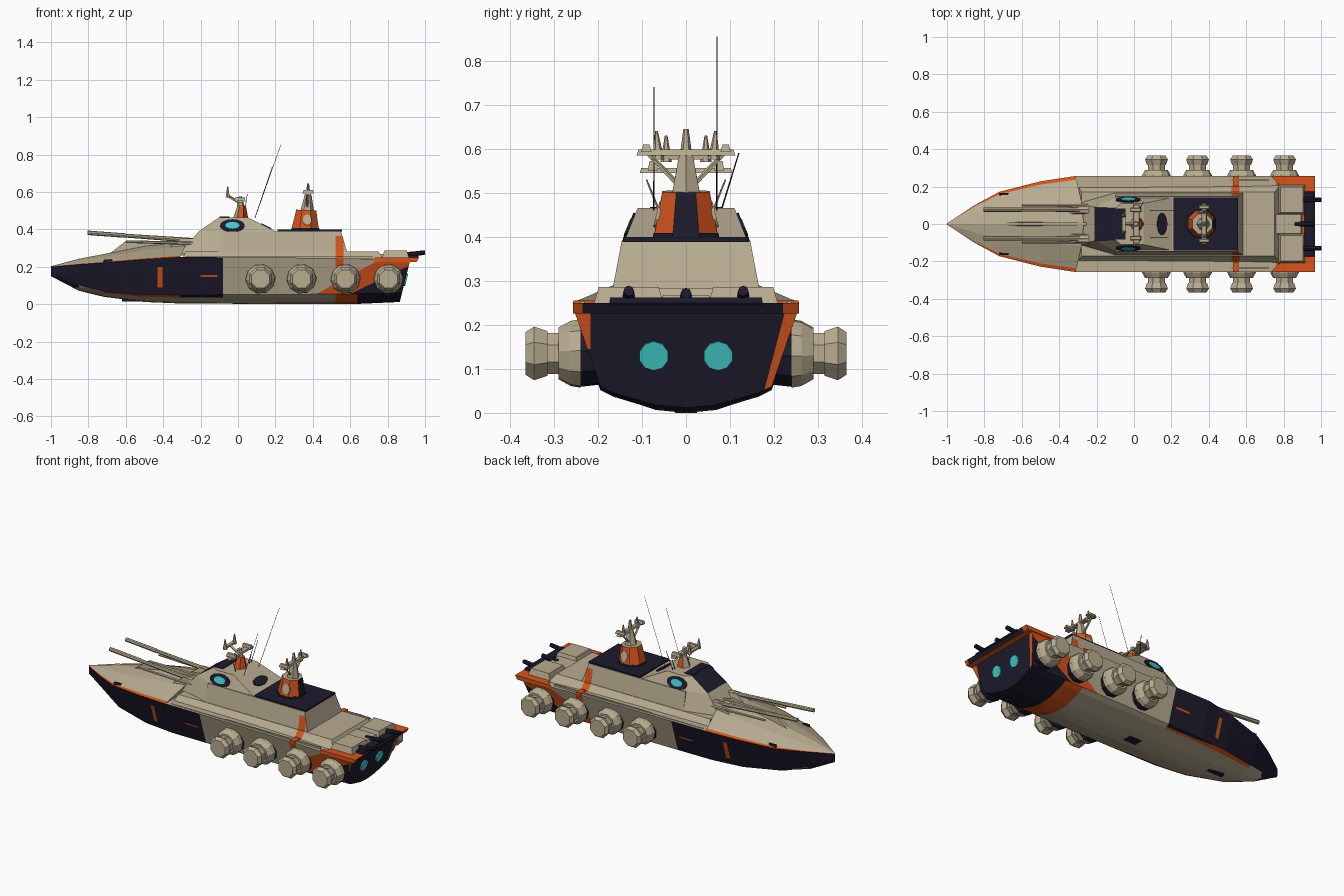
import bpy, bmesh, math
from mathutils import Vector, Matrix

if "Cube" in bpy.data.objects:
    bpy.data.objects.remove(bpy.data.objects["Cube"])

SAND, NAVY, ORANGE, TEAL = range(4)
MATS = []
for name, col in (("sand hull", (.48, .41, .28)), ("dark navy", (.012, .011, .026)),
                  ("safety orange", (.68, .09, .012)), ("teal glass", (.055, .58, .58))):
    m = bpy.data.materials.new(name)
    m.diffuse_color = (*col, 1)
    m.use_nodes = True
    m.node_tree.nodes["Principled BSDF"].inputs["Base Color"].default_value = m.diffuse_color
    MATS.append(m)


def finish(bm, name, paint, cuts=()):
    """Cut colour borders, paint faces by rule (or one colour) and make the object."""
    for co, no in cuts:
        bmesh.ops.bisect_plane(bm, geom=bm.verts[:] + bm.edges[:] + bm.faces[:],
                               plane_co=co, plane_no=no)
    bmesh.ops.recalc_face_normals(bm, faces=bm.faces)
    bm.normal_update()
    for f in bm.faces:
        f.material_index = paint(f.calc_center_median(), f.normal) if callable(paint) else paint
    me = bpy.data.meshes.new(name)
    bm.to_mesh(me)
    bm.free()
    for m in MATS:
        me.materials.append(m)
    ob = bpy.data.objects.new(name, me)
    bpy.context.collection.objects.link(ob)
    return ob


def loft(name, rings, paint, cuts=()):
    bm = bmesh.new()
    vs = [[bm.verts.new(p) for p in r] for r in rings]
    n = len(vs[0])
    for a, b in zip(vs, vs[1:]):
        for i in range(n):
            bm.faces.new((a[i], a[(i + 1) % n], b[(i + 1) % n], b[i]))
    bm.faces.new(vs[0])
    bm.faces.new(vs[-1])
    return finish(bm, name, paint, cuts)


def sym(half, z):
    """Closed plan outline at height z, mirrored across y = 0."""
    return [(x, y, z) for x, y in half] + [(x, -y, z) for x, y in reversed(half)]


def rect(x0, x1, y0, y1, z):
    return [(x0, y0, z), (x1, y0, z), (x1, y1, z), (x0, y1, z)]


def box(name, x0, x1, y0, y1, z0, z1, paint, s=0):
    return loft(name, [rect(x0, x1, y0, y1, z0), rect(x0 + s, x1 - s, y0 + s, y1 - s, z1)], paint)


def cyl(name, p0, p1, r0, r1, n, paint, turn=0):
    p0, p1 = Vector(p0), Vector(p1)
    d = p1 - p0
    bm = bmesh.new()
    M = Matrix.Translation((p0 + p1) / 2) @ d.to_track_quat('Z', 'Y').to_matrix().to_4x4()
    bmesh.ops.create_cone(bm, cap_ends=True, segments=n, radius1=r0, radius2=r1, depth=d.length,
                          matrix=M @ Matrix.Rotation(turn, 4, 'Z'))
    return finish(bm, name, paint)


def disc(name, c, normal, tangent, rx, ry, paint, t=.008, n=16):
    z, x = Vector(normal).normalized(), Vector(tangent).normalized()
    M = Matrix((x, z.cross(x), z)).transposed().to_4x4()
    bm = bmesh.new()
    bmesh.ops.create_cone(bm, cap_ends=True, segments=n, radius1=1, radius2=1, depth=t,
                          matrix=Matrix.Translation(c) @ M @ Matrix.Diagonal((rx, ry, 1, 1)))
    return finish(bm, name, paint)


# Hull: stations of deck edge, chine and keel; the stern is raked
stations = [(-1, .003, .2, .002, .165, .15), (-.85, .102, .213, .055, .10, .072),
            (-.72, .172, .222, .115, .068, .04), (-.5, .228, .24, .17, .052, .012),
            (-.31, .257, .252, .19, .05, .004), (.2, .256, .25, .195, .052, .002),
            (.6, .256, .245, .195, .055, 0), (.865, .255, .235, .195, .06, .012)]


def hull_ring(x, yd, zd, yc, zc, zk):
    half = [(yc * .35, zk + (zc - zk) * .12), (yc * .85, zk + (zc - zk) * .7), (yc, zc), (yd, zd)]
    pts = [(0, zk)] + half + [(0, zd)] + [(-y, z) for y, z in reversed(half)]
    rake = .25 if x > .8 else 0
    return [(x + rake * (z - .012), y, z) for y, z in pts]


def camo(x0, z0, x1, z1):
    return ((x0, 0, z0), (z1 - z0, 0, x0 - x1))


def hull_paint(c, n):
    if n.x > .7:  # transom
        return ORANGE if c.y > .19 or (c.y < -.217 and c.z > .15) else NAVY
    if n.z > .8:  # deck
        return ORANGE if c.x > .75 else SAND
    if n.z < -.6 and c.x > .4:  # stern bottom
        return SAND if c.x < .52 else ORANGE if c.x < .64 else NAVY
    if c.x - .59 > (c.z - .05) * 2.07:
        return NAVY
    if c.x - .41 > (c.z - .05) * 1.84 or (.52 < c.x < .565 and c.z > .2):
        return ORANGE
    if c.x < -.08:
        if n.z < -.62 and abs(c.y) < .175 and c.x > -.86:
            if n.z > -.94 and abs(c.y) > .1 and abs(c.y) > .13 * min(1, 1.2 + c.x):
                return ORANGE if c.z > .034 else SAND
            return SAND
        if -.43 < c.x < -.405 and .09 < c.z < .2 or -.2 < c.x < -.11 and .145 < c.z < .155:
            return ORANGE
        return NAVY
    return SAND


cuts = [((x, 0, 0), (1, 0, 0)) for x in (-.43, -.405, -.2, -.11, -.08, .52, .565, .64)]
cuts += [((0, 0, z), (0, 0, 1)) for z in (.09, .145, .155, .2)]
cuts += [camo(.41, .05, .76, .24), camo(.59, .05, .9, .2),
         ((0, .18, .06), (0, .17, -.045)), ((0, -.217, 0), (0, 1, 0))]
loft("hull", [hull_ring(*s) for s in stations], hull_paint, cuts)

# Foredeck: crowned cover with an orange edge strip
rings = []
for (x, yd, zd, *_), top in zip(stations[:5], (.203, .243, .268, .312, .335)):
    h = top - zd
    half = [(yd, zd), (yd * .925, zd + h * .08), (yd * .45, zd + h * .72)]
    rake = .5 if x == -.31 else 0
    rings.append([(x + rake * (z - zd), y, z) for y, z in
                  half + [(0, top)] + [(-y, z) for y, z in reversed(half)]])
fore = loft("foredeck", rings, SAND)
for p in fore.data.polygons:  # outermost facets of the loft
    if len(p.vertices) == 4 and {v % 7 for v in p.vertices} in ({0, 1}, {5, 6}):
        p.material_index = ORANGE

# Superstructure: step, aft house and wheelhouse, with one orange band
band = [((.52, 0, 0), (1, 0, 0)), ((.565, 0, 0), (1, 0, 0)), ((0, 0, .365), (0, 0, 1))]


def band_paint(c, n):
    return ORANGE if .52 < c.x < .565 and abs(n.y) > .4 and c.z < .365 else SAND


loft("deck_step", [rect(-.3, .78, -.205, .205, .24), rect(-.28, .75, -.17, .17, .283)], band_paint, band)
loft("aft_house", [rect(-.1, .585, -.168, .168, .275), rect(-.1, .55, -.146, .146, .39)], band_paint, band)
for s in (-1, 1):
    box("side_rail", -.28, .72, s * .235 - .005, s * .235 + .005, .245, .254, SAND)
    box("deck_band", .53, .56, s * .23 - .026, s * .23 + .026, .24, .2555, ORANGE)
loft("wheelhouse", [sym([(-.31, .11), (-.1, .17), (.22, .166)], .27),
                    sym([(-.21, .09), (-.1, .14), (.2, .14)], .39),
                    sym([(-.1, .085), (-.07, .11), (.05, .11)], .465)],
     lambda c, n: NAVY if n.x < -.4 and c.z > .4 and abs(n.y) < .3 else SAND)
box("windscreen_top", -.1, -.045, -.082, .082, .462, .468, NAVY)
box("aft_roof", .21, .555, -.143, .143, .388, .399, NAVY)
disc("rear_window", (.15, 0, .416), (.075, 0, .15), (0, 1, 0), .06, .03, NAVY)
for s in (-1, 1):
    side = (0, s * .075, .03)
    disc("side_window_frame", (-.03, s * .129, .42), side, (1, 0, 0), .066, .036, NAVY)
    disc("side_window", (-.03, s * .1305, .4205), side, (1, 0, 0), .038, .02, TEAL)
    disc("stern_light", (.897, s * .073, .13), (1, 0, -.25), (0, 1, 0), .034, .034, TEAL, .009, 10)

# Wheel pods: four a side
for x in (.12, .34, .575, .805):
    for s in (-1, 1):
        for part, y0, y1, r0, r1, n, col in (
                ("mount", .17, .24, .07, .078, 10, NAVY), ("flange", .24, .262, .08, .076, 10, SAND),
                ("collar", .262, .29, .076, .06, 10, SAND), ("neck", .285, .32, .05, .05, 8, SAND),
                ("hub", .315, .345, .055, .066, 8, SAND), ("cap", .345, .365, .066, .052, 8, SAND)):
            cyl("pod_" + part, (x, s * y0, .135), (x, s * y1, .135), r0, r1, n, col, math.pi / 8)

# Bow guns with fairings, bow fittings and a centre spine
for s in (-1, 1):
    y = s * .077
    cyl("gun_barrel", (-.62, y, .368), (-.22, y, .34), .010, .013, 8, SAND)
    cyl("gun_muzzle", (-.805, y, .382), (-.6, y, .367), .012, .012, 8, SAND)
    cyl("lower_barrel", (-.6, s * .1, .335), (-.22, s * .1, .325), .007, .009, 6, SAND)
    loft("gun_fairing", [rect(-.4, -.15, y - .03, y + .03, .28), rect(-.3, -.15, y - .018, y + .018, .352)], SAND)
    box("bow_cleat", -.72, -.67, s * .16 - .008, s * .16 + .008, .215, .24, NAVY, .003)
loft("foredeck_spine", [rect(-.7, -.2, -.012, .012, .26), rect(-.6, -.2, -.008, .008, .338)], SAND)

# Stern deck: orange lip, hatches and rear guns
loft("stern_lip", [sym([(.79, .2), (.73, .257), (.955, .257)], .226),
                   sym([(.79, .2), (.73, .257), (.968, .257)], .25)],
     lambda c, n: NAVY if n.x > .6 and -.235 < c.y < .22 else ORANGE,
     [((0, .22, 0), (0, 1, 0)), ((0, -.235, 0), (0, 1, 0))])
box("stern_pad", .91, .966, -.175, .175, .245, .262, NAVY, .003)
for s in (-1, 1):
    box("stern_hatch", .77, .915, s * .13 - .08, s * .13 + .08, .245, .286, SAND, .012)
    cyl("rear_gun", (.86, s * .13, .258), (1, s * .13, .277), .015, .012, 8, NAVY)
box("stern_middle", .72, .9, -.06, .06, .245, .268, SAND, .008)
cyl("rear_gun_centre", (.86, 0, .262), (.965, 0, .272), .014, .012, 8, NAVY)

# Aft tower with radar
cyl("tower_base", (.36, 0, .395), (.36, 0, .408), .082, .08, 8, NAVY, math.pi / 8)
cyl("tower", (.36, 0, .405), (.365, 0, .503), .078, .058, 8,
    lambda c, n: NAVY if n.x > .8 else SAND if n.z > .8 else ORANGE, math.pi / 8)
for s in (-1, 1):
    disc("tower_port", (.37, s * .063, .45), (0, s, .25), (1, 0, 0), .024, .03, SAND, .009, 10)
cyl("radar_mast", (.37, 0, .5), (.375, 0, .585), .036, .018, 6, SAND)
box("radar_bar", .36, .39, -.112, .112, .585, .598, SAND, .004)
cyl("radar_spike", (.375, 0, .585), (.375, 0, .645), .014, .006, 6, SAND)
for s in (-1, 1):
    cyl("radar_side_spike", (.375, s * .063, .575), (.375, s * .067, .64), .014, .003, 6, SAND)
    box("radar_end", .345, .405, s * .09 - .012, s * .09 + .012, .592, .61, SAND, .005)
    cyl("radar_brace", (.37, s * .02, .52), (.37, s * .085, .588), .006, .006, 5, SAND)

# Forward mast with sensors
cyl("mast_base", (.015, 0, .46), (.02, 0, .53), .04, .022, 6, lambda c, n: ORANGE if n.x > -.1 else SAND)
cyl("mast_post", (.015, 0, .52), (.01, 0, .575), .02, .012, 6, SAND)
box("mast_bar", -.005, .03, -.105, .105, .545, .556, SAND, .003)
cyl("mast_arm", (.01, 0, .54), (-.055, 0, .58), .008, .008, 5, SAND)
box("sensor_bar", -.065, -.045, -.05, .05, .575, .585, SAND)
for s in (-1, 1):
    box("mast_sensor", -.02, .04, s * .075 - .012, s * .075 + .012, .55, .572, SAND, .004)
    cyl("sensor_spike", (-.055, s * .045, .57), (-.055, s * .045, .63), .013, .003, 6, SAND)
    cyl("roof_strut", (.03, s * .06, .455), (.03, s * .09, .53), .003, .002, 5, SAND)

# Whip aerials
cyl("aerial_left", (.09, .07, .46), (.23, .07, .855), .0015, .001, 4, NAVY)
cyl("aerial_right", (.09, -.073, .46), (.185, -.073, .74), .0015, .001, 4, NAVY)
cyl("aerial_short", (.03, .08, .46), (.05, .12, .59), .002, .0015, 4, NAVY)

# Keel plates under the hull
box("keel_hatch", -.03, .05, -.025, .025, .0, .012, NAVY)
box("keel_grille", -.62, -.48, -.012, .012, .014, .03, NAVY)
